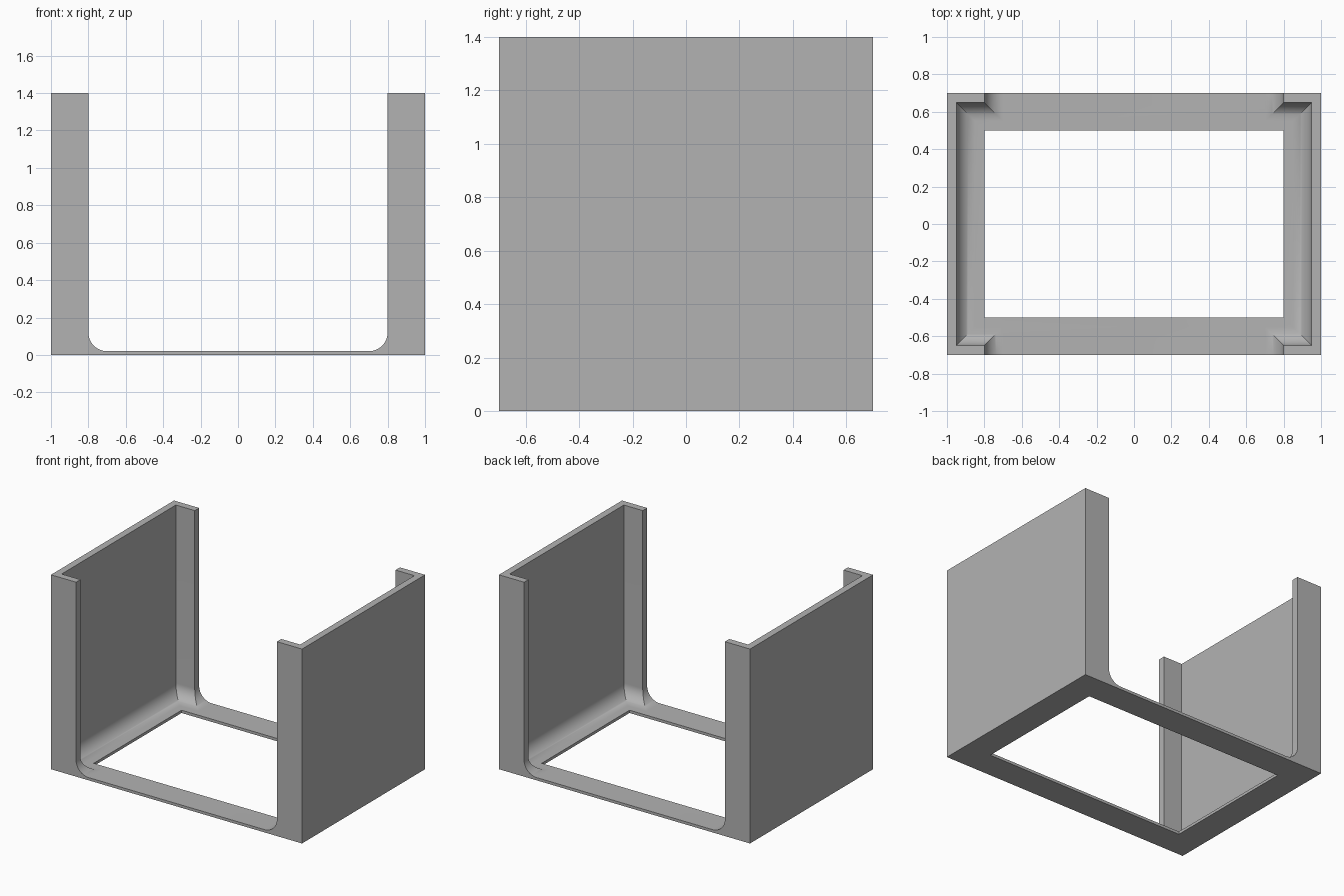
import bpy, bmesh
from math import sin, cos, pi

W, D, H = 1.0, 0.7, 1.4        # half width, half depth, height
WALL, BASE, R, SEG = 0.05, 0.02, 0.1, 16
OPEN_X, OPEN_Y = 0.8, 0.5      # half sizes of the openings

if "Cube" in bpy.data.objects:
    bpy.data.objects.remove(bpy.data.objects["Cube"], do_unlink=True)

grey = bpy.data.materials.new("plain grey")
grey.use_nodes = True
colour = (0.45, 0.45, 0.45, 1)
grey.diffuse_color = colour
grey.node_tree.nodes["Principled BSDF"].inputs["Base Color"].default_value = colour


def stack(name, layers):
    """Solid lofted through rectangles given as (half x, half y, z)."""
    bm = bmesh.new()
    rings = [[bm.verts.new((sx * x, sy * y, z))
              for sx, sy in ((-1, -1), (1, -1), (1, 1), (-1, 1))]
             for x, y, z in layers]
    for low, high in zip(rings, rings[1:]):
        for i in range(4):
            j = (i + 1) % 4
            bm.faces.new((low[i], low[j], high[j], high[i]))
    bm.faces.new(rings[0][::-1])
    bm.faces.new(rings[-1])
    mesh = bpy.data.meshes.new(name)
    bm.to_mesh(mesh)
    bm.free()
    obj = bpy.data.objects.new(name, mesh)
    bpy.context.collection.objects.link(obj)
    mesh.materials.append(grey)
    return obj


# Inset and height of each step of the rounded floor edge
arc = [(R * (1 - sin(a)), BASE + R * (1 - cos(a)))
       for a in (i * pi / 2 / SEG for i in range(SEG + 1))]

frame = stack("open_frame", [(W, D, 0), (W, D, H)])
cutters = [
    # Inner space with a fillet on all four floor edges
    stack("cavity_cutter", [(W - WALL - d, D - WALL - d, z) for d, z in arc]
          + [(W - WALL, D - WALL, H + 1)]),
    # Front and back opening with rounded lower corners
    stack("opening_cutter", [(OPEN_X - d, D + 1, z) for d, z in arc]
          + [(OPEN_X, D + 1, H + 1)]),
    # Rectangular hole in the floor
    stack("floor_cutter", [(OPEN_X, OPEN_Y, -1), (OPEN_X, OPEN_Y, H + 1)]),
]

bpy.ops.object.select_all(action="DESELECT")
frame.select_set(True)
bpy.context.view_layer.objects.active = frame
for cutter in cutters:
    cutter.hide_render = True
    mod = frame.modifiers.new(cutter.name, "BOOLEAN")
    mod.operation = "DIFFERENCE"
    mod.solver = "EXACT"
    mod.object = cutter
    bpy.ops.object.modifier_apply(modifier=mod.name)
    bpy.data.objects.remove(cutter, do_unlink=True)

bpy.ops.object.shade_smooth_by_angle(angle=pi / 6)
